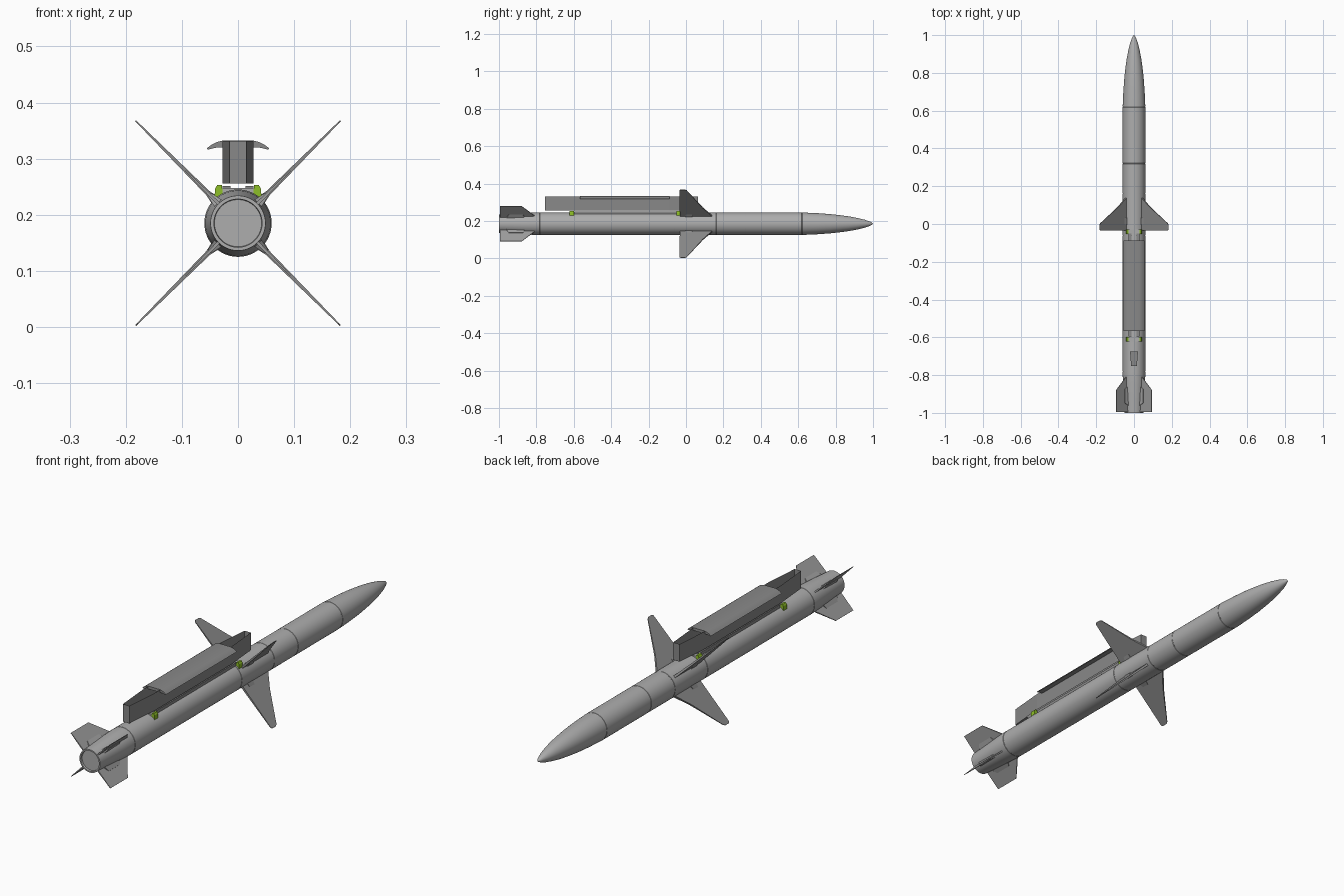
import bpy, bmesh, math
from mathutils import Matrix, Vector

if "Cube" in bpy.data.objects:
    bpy.data.objects.remove(bpy.data.objects["Cube"])

AXIS_Z = 0.185


def mat(name, r, g, b):
    m = bpy.data.materials.new(name)
    m.diffuse_color = (r, g, b, 1)
    m.use_nodes = True
    m.node_tree.nodes["Principled BSDF"].inputs["Base Color"].default_value = m.diffuse_color
    return m


BODY = mat("light grey", 0.42, 0.42, 0.42)
TAIL = mat("fin grey", 0.34, 0.34, 0.34)
DARK = mat("mid grey", 0.25, 0.25, 0.25)
GREEN = mat("green", 0.27, 0.52, 0.02)


def finish(bm, name, material, smooth=False):
    bmesh.ops.recalc_face_normals(bm, faces=bm.faces)
    me = bpy.data.meshes.new(name)
    bm.to_mesh(me)
    bm.free()
    me.materials.append(material)
    ob = bpy.data.objects.new(name, me)
    bpy.context.collection.objects.link(ob)
    if smooth:
        bpy.context.view_layer.objects.active = ob
        ob.select_set(True)
        bpy.ops.object.shade_smooth_by_angle(angle=math.radians(35))
        ob.select_set(False)
    return ob


def lathe(name, profile, material, sides=64):
    """Revolve (radius, y) points around the body axis."""
    bm = bmesh.new()
    vs = [bm.verts.new((r, y, 0)) for r, y in profile]
    es = [bm.edges.new(p) for p in zip(vs, vs[1:])]
    bmesh.ops.spin(bm, geom=vs + es, cent=(0, 0, 0), axis=(0, 1, 0),
                   angle=2 * math.pi, steps=sides)
    bmesh.ops.remove_doubles(bm, verts=bm.verts, dist=1e-5)
    bmesh.ops.translate(bm, verts=bm.verts, vec=(0, 0, AXIS_Z))
    return finish(bm, name, material, True)


def extrude_y(name, section, y0, y1, material, smooth=False):
    """Prism with an (x, z) cross-section."""
    bm = bmesh.new()
    f = bm.faces.new([bm.verts.new((x, y0, z)) for x, z in section])
    ext = bmesh.ops.extrude_face_region(bm, geom=[f])
    bmesh.ops.translate(bm, vec=(0, y1 - y0, 0),
                        verts=[v for v in ext["geom"] if isinstance(v, bmesh.types.BMVert)])
    return finish(bm, name, material, smooth)


def diagonal(k):
    return Matrix.Translation((0, 0, AXIS_Z)) @ Matrix.Rotation(math.radians(45 + 90 * k), 4, 'Y')


def fin(name, outline, t_root, t_tip, k, material):
    """Tapered blade from an (r, y) outline, set on a diagonal."""
    r0, r1 = min(p[0] for p in outline), max(p[0] for p in outline)
    bm = bmesh.new()
    rings = []
    for s in (-1, 1):
        rings.append([bm.verts.new((r, y, s * (t_root + (t_tip - t_root) * (r - r0) / (r1 - r0))))
                      for r, y in outline])
        bm.faces.new(rings[-1])
    n = len(outline)
    for i in range(n):
        j = (i + 1) % n
        bm.faces.new((rings[0][i], rings[0][j], rings[1][j], rings[1][i]))
    bm.transform(diagonal(k))
    return finish(bm, name, material)


def fairing(name, r, y, length, k, material):
    """Small tapered root block under a fin."""
    bm = bmesh.new()
    bmesh.ops.create_cube(bm, size=1)
    for v in bm.verts:
        top = v.co.x > 0
        v.co = Vector((r + (0.016 if top else -0.006),
                       y + v.co.y * length * (0.75 if top else 1),
                       v.co.z * (0.008 if top else 0.018)))
    bm.transform(diagonal(k))
    return finish(bm, name, material)


# Body: recessed nozzle, boat tail, tube with fine seams, pointed nose
profile = [(0, -0.992), (0.042, -0.992), (0.043, -1.0), (0.049, -1.0),
           (0.053, -0.93), (0.058, -0.85), (0.06, -0.80)]
for seam in (-0.78, -0.06, 0.16, 0.32, 0.62):
    profile += [(0.06, seam - 0.002), (0.0592, seam - 0.001),
                (0.0592, seam + 0.001), (0.06, seam + 0.002)]
profile += [(0.0565, 0.70), (0.0515, 0.77), (0.046, 0.82), (0.0395, 0.87), (0.031, 0.915),
            (0.0215, 0.955), (0.012, 0.982), (0.006, 0.995), (0, 1.0)]
lathe("missile_body", profile, BODY)

# Cruciform wings and tail fins with root fairings
wing = [(0.056, -0.033), (0.253, -0.035), (0.258, -0.028), (0.258, -0.006),
        (0.252, 0.004), (0.178, 0.052), (0.12, 0.09), (0.056, 0.142)]
tail = [(0.046, -0.995), (0.132, -0.995), (0.132, -0.878), (0.056, -0.806)]
for k in range(4):
    fin(f"wing_{k}", wing, 0.005, 0.0012, k, DARK)
    fin(f"tail_fin_{k}", tail, 0.003, 0.0012, k, TAIL)
    fairing(f"wing_root_{k}", 0.062, 0.015, 0.04, k, DARK)
    fairing(f"tail_root_{k}", 0.056, -0.91, 0.10, k, TAIL)

# Launcher rail: open-topped shell with tapered ends
half = [(0.015, -0.755), (0.028, -0.60), (0.028, -0.09), (0.015, 0.065)]
plan = half + [(-x, y) for x, y in reversed(half)]
bm = bmesh.new()
lo = [bm.verts.new((x, y, 0.256)) for x, y in plan]
hi = [bm.verts.new((x, y, 0.331)) for x, y in plan]
for i in range(len(plan)):
    j = (i + 1) % len(plan)
    bm.faces.new((lo[i], lo[j], hi[j], hi[i]))
finish(bm, "launcher_shell", DARK)

# Floor of the shell's rear tip
bm = bmesh.new()
bm.faces.new([bm.verts.new((x, y, 0.257)) for x, y in
              ((-0.015, -0.753), (0.015, -0.753), (0.021, -0.675), (-0.021, -0.675))])
finish(bm, "launcher_rear_floor", DARK)

# Curved cover plate drooping past the shell on both sides
top = [(0.028, 0.332), (0.038, 0.3295), (0.047, 0.325), (0.056, 0.318)]
under = [(0.053, 0.316), (0.044, 0.3185), (0.036, 0.320), (0.028, 0.320)]
right = top + under
extrude_y("cover_plate", right + [(-x, z) for x, z in reversed(right)],
          -0.566, -0.088, DARK, True)

# Thin guide rails, lugs and green hooks, mirrored left and right
for side, s in (("right", 1), ("left", -1)):
    extrude_y(f"guide_rail_{side}", [(s * x, z) for x, z in
              ((0.013, 0.238), (0.028, 0.236), (0.028, 0.2515), (0.013, 0.2515))],
              -0.595, -0.05, DARK)
    for end, y in (("front", -0.61), ("back", -0.04)):
        extrude_y(f"hook_{end}_{side}", [(s * x, z) for x, z in
                  ((0.028, 0.236), (0.042, 0.228), (0.041, 0.246), (0.037, 0.253),
                   (0.029, 0.253), (0.028, 0.246))], y - 0.012, y + 0.012, GREEN)
for end, y in (("front", -0.61), ("back", -0.04)):
    extrude_y(f"lug_{end}", [(-0.028, 0.235), (0.028, 0.235), (0.028, 0.248), (-0.028, 0.248)],
              y - 0.012, y + 0.012, BODY)
